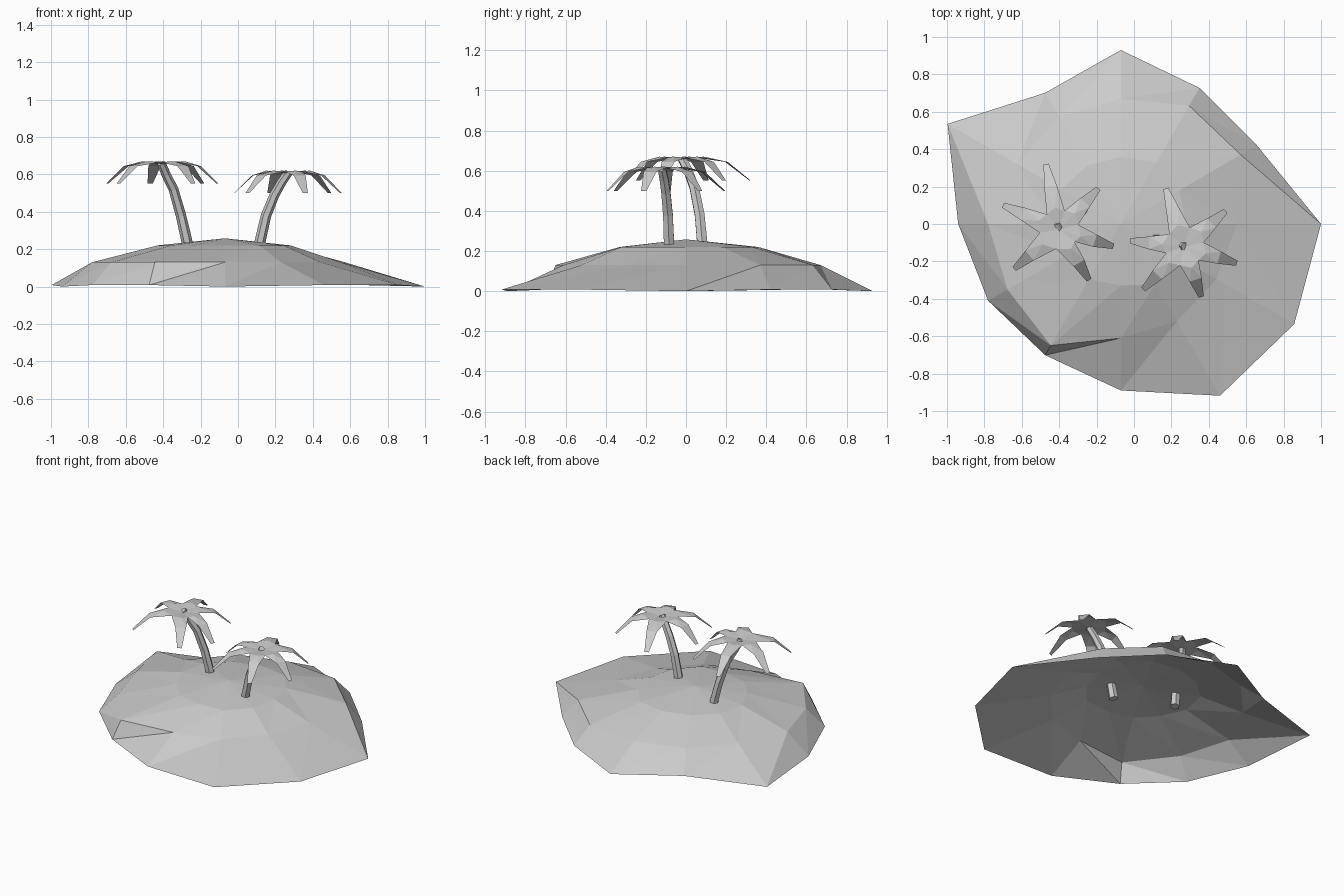
import bpy, bmesh, math
from mathutils import Vector

if "Cube" in bpy.data.objects:
    bpy.data.objects.remove(bpy.data.objects["Cube"])

grey = bpy.data.materials.new("plain grey")
grey.diffuse_color = (0.6, 0.6, 0.6, 1)
grey.use_nodes = True
grey.node_tree.nodes["Principled BSDF"].inputs["Base Color"].default_value = grey.diffuse_color


def make(name, bm, recalc=False):
    if recalc:
        bmesh.ops.recalc_face_normals(bm, faces=bm.faces)
    mesh = bpy.data.meshes.new(name)
    bm.to_mesh(mesh)
    bm.free()
    mesh.materials.append(grey)
    obj = bpy.data.objects.new(name, mesh)
    bpy.context.collection.objects.link(obj)
    return obj


# Island: open faceted shell of three uneven twelve-sided rings and a peak
CX = -0.07
shore = [1.07, .84, .84, .93, .81, 1.07, .87, .82, .81, .89, 1.06, 1.07]
slope = [.62, .74, .73, .67, .66, .64, .71, .70, .75, .61, .60, .59]
crest = [.35, .36, .38, .36, .36, .37, .36, .33, .34, .33, .37, .36]


def island():
    bm = bmesh.new()
    rings = []
    for radii, z in ((shore, 0.008), (slope, 0.13), (crest, 0.22)):
        rings.append([bm.verts.new((CX + r * math.cos(k * math.pi / 6),
                                    r * math.sin(k * math.pi / 6), z))
                      for k, r in enumerate(radii)])
    for v in rings[0][::3]:
        v.co.z = 0
    for low, high in zip(rings, rings[1:]):
        for k in range(12):
            n = (k + 1) % 12
            bm.faces.new((low[k], low[n], high[n]))
            bm.faces.new((low[k], high[n], high[k]))
    peak = bm.verts.new((CX, 0, 0.258))
    for k in range(12):
        bm.faces.new((rings[2][k], rings[2][(k + 1) % 12], peak))
    make("island", bm)


# Trunk: six-sided tapering tube bent along a path
def trunk(name, path):
    bm = bmesh.new()
    pts = [Vector(p) for p in path]
    rings = []
    for i, p in enumerate(pts):
        d = (pts[min(i + 1, len(pts) - 1)] - pts[max(i - 1, 0)]).normalized()
        side = Vector((0, 1, 0)).cross(d).normalized()
        front = d.cross(side)
        r = 0.031 - 0.008 * i / (len(pts) - 1)
        rings.append([bm.verts.new(p + r * (side * math.cos(a) + front * math.sin(a)))
                      for a in (k * math.pi / 3 for k in range(6))])
    for low, high in zip(rings, rings[1:]):
        for k in range(6):
            n = (k + 1) % 6
            bm.faces.new((low[k], low[n], high[n], high[k]))
    bm.faces.new(rings[0][::-1])
    bm.faces.new(rings[-1])
    make(name, bm, True)


# Crown: hub with six drooping, folded leaves given by their tips
def crown(name, centre, tips):
    bm = bmesh.new()
    c = Vector(centre)
    arms = [Vector((x, y, c.z)) - c for x, y in tips]
    angles = [math.atan2(a.y, a.x) for a in arms]
    notches = []
    for k, a in enumerate(angles):
        gap = (angles[(k + 1) % 6] - a) % math.tau
        m = a + gap / 2
        notches.append(bm.verts.new(c + Vector((0.105 * math.cos(m), 0.105 * math.sin(m), -0.005))))
    hub = bm.verts.new(c + Vector((0, 0, -0.015)))
    for k, arm in enumerate(arms):
        out = arm.normalized()
        left = Vector((-out.y, out.x, 0))
        right_v, left_v = notches[k - 1], notches[k]
        root = bm.verts.new(c + out * 0.12)
        bm.faces.new((hub, right_v, root))
        bm.faces.new((hub, root, left_v))
        fold, tip = [], []
        for s in (-1, 1):
            fold.append(bm.verts.new(c + arm * 0.66 + left * s * 0.034 + Vector((0, 0, -0.026))))
            tip.append(bm.verts.new(c + arm + left * s * 0.014 + Vector((0, 0, -0.12))))
        bm.faces.new((right_v, fold[0], root))
        bm.faces.new((root, fold[0], fold[1]))
        bm.faces.new((root, fold[1], left_v))
        bm.faces.new((fold[0], tip[0], tip[1], fold[1]))
    make(name, bm)


island()
trunk("left_trunk", [(-.26, .09, .14), (-.275, .08, .25), (-.305, .068, .38),
                     (-.345, .04, .52), (-.385, .01, .60), (-.41, -.02, .66)])
trunk("right_trunk", [(.10, -.08, .14), (.12, -.085, .25), (.15, -.09, .38),
                      (.195, -.10, .49), (.235, -.11, .56), (.27, -.12, .61)])
crown("left_crown", (-.40, -.03, .67),
      [(-.47, .32), (-.70, .10), (-.64, -.24), (-.24, -.30), (-.11, -.12), (-.19, .19)])
crown("right_crown", (.27, -.12, .62),
      [(.17, .19), (-.02, -.09), (.05, -.35), (.36, -.39), (.55, -.21), (.49, .07)])
